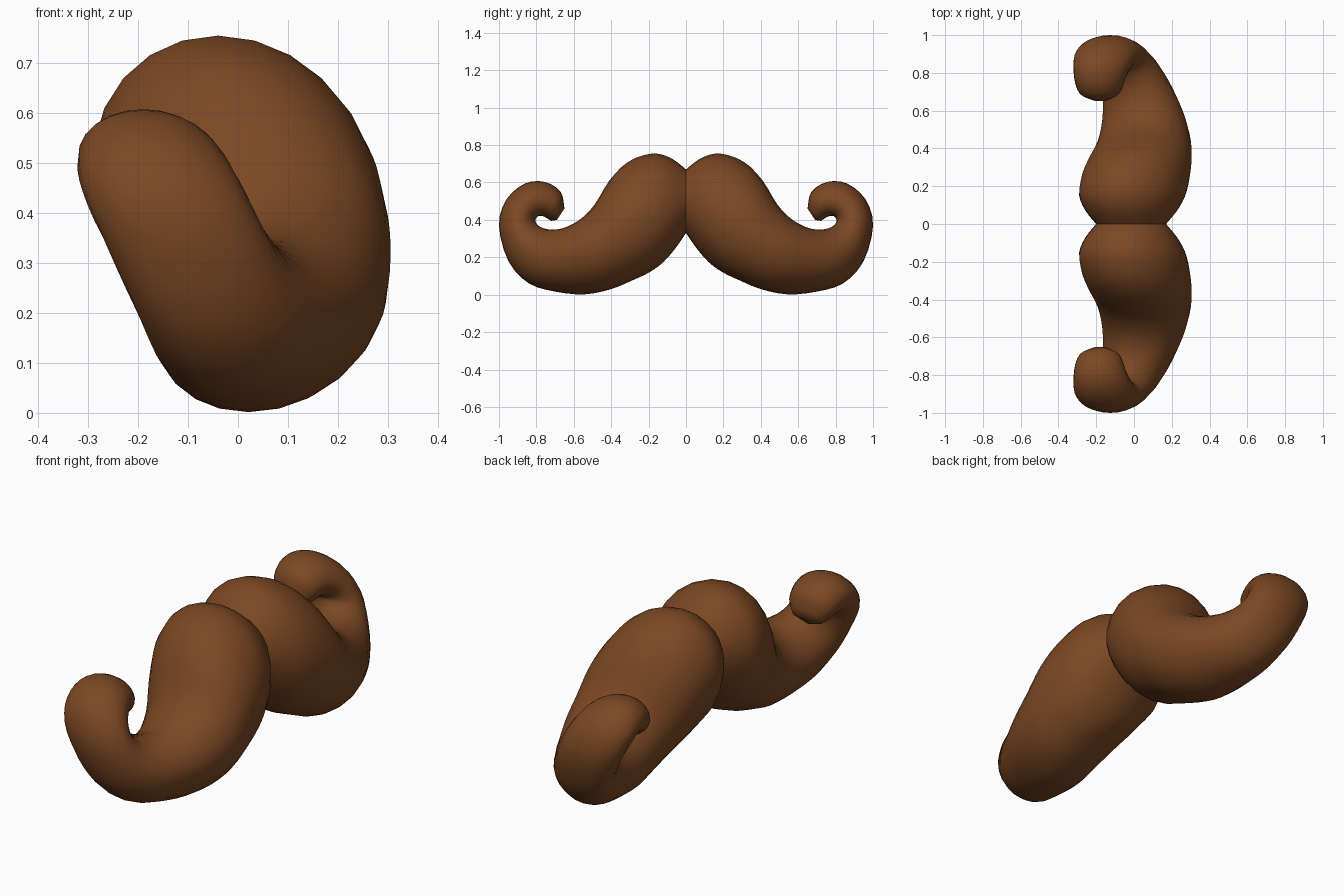
import bpy
import bmesh
import math
from mathutils import Vector

default_cube = bpy.data.objects.get("Cube")
if default_cube:
    bpy.data.objects.remove(default_cube, do_unlink=True)

SIDES = 24
STEPS = 3

# Cross-sections from the middle to the curled tip:
# inner edge (x, y, z), outer edge (x, y, z), half width along x
SECTIONS = [
    ((-.03, 0, .67), (0, 0, .33), .185),
    ((-.04, .08, .73), (.01, .055, .25), .24),
    ((-.04, .18, .755), (.02, .12, .175), .28),
    ((-.02, .31, .71), (.04, .195, .12), .285),
    ((.02, .41, .61), (.05, .29, .075), .27),
    ((.06, .49, .48), (.05, .4, .03), .245),
    ((.08, .57, .4), (.025, .54, .002), .22),
    ((.06, .66, .355), (0, .69, .015), .195),
    ((.01, .74, .35), (-.03, .84, .06), .175),
    ((-.05, .79, .37), (-.075, .95, .18), .165),
    ((-.12, .805, .4), (-.125, 1, .37), .165),
    ((-.15, .79, .42), (-.165, .96, .51), .16),
    ((-.165, .765, .42), (-.185, .86, .595), .145),
    ((-.175, .745, .41), (-.19, .755, .603), .13),
    ((-.18, .73, .4), (-.185, .67, .55), .11),
    ((-.18, .72, .395), (-.18, .65, .46), .075),
]
TIP = (-.18, .69, .4)


def make_material(name, color):
    material = bpy.data.materials.new(name)
    material.use_nodes = True
    material.diffuse_color = color
    shader = material.node_tree.nodes["Principled BSDF"]
    shader.inputs["Base Color"].default_value = color
    shader.inputs["Roughness"].default_value = 0.8
    return material


def spline(a, b, c, d, t):
    """Smooth curve from b to c, guided by the neighbours a and d."""
    start, end = (c - a) / 2, (d - b) / 2
    bend = (c - b) * 3 - start * 2 - end
    twist = (b - c) * 2 + start + end
    return b + (start + (bend + twist * t) * t) * t


def refine(sections):
    """Insert smoothly interpolated sections between the given ones."""
    keys = [(Vector(i), Vector(o), w) for i, o, w in sections]
    keys = keys[:1] + keys + keys[-1:]
    result = []
    for k in range(len(keys) - 3):
        channels = list(zip(*keys[k:k + 4]))
        for step in range(STEPS):
            result.append([spline(*values, step / STEPS) for values in channels])
    return result + [keys[-1]]


def add_ring(bm, inner, outer, half_width):
    """Elliptical ring whose long axis joins the inner and outer edges."""
    centre = (inner + outer) / 2
    reach = (outer - inner) / 2
    across = Vector((half_width, 0, 0))
    ring = []
    for i in range(SIDES):
        angle = math.tau * i / SIDES
        point = centre + reach * math.cos(angle) + across * math.sin(angle)
        ring.append(bm.verts.new(point))
    return ring


# Curled half of the moustache, lofted through its sections
bm = bmesh.new()
rings = [add_ring(bm, *section) for section in refine(SECTIONS)]
for ring, following in zip(rings, rings[1:]):
    for i in range(SIDES):
        j = (i + 1) % SIDES
        bm.faces.new((ring[i], ring[j], following[j], following[i]))

# Rounded tip
tip = bm.verts.new(TIP)
last = rings[-1]
for i in range(SIDES):
    bm.faces.new((last[i], last[(i + 1) % SIDES], tip))
bmesh.ops.recalc_face_normals(bm, faces=bm.faces)

mesh = bpy.data.meshes.new("moustache")
bm.to_mesh(mesh)
bm.free()
mesh.materials.append(make_material("brown_hair", (.195, .064, .017, 1)))
moustache = bpy.data.objects.new("moustache", mesh)
bpy.context.collection.objects.link(moustache)

# Soft surface
bpy.ops.object.select_all(action="DESELECT")
moustache.select_set(True)
bpy.context.view_layer.objects.active = moustache
bpy.ops.object.shade_smooth_by_angle(angle=math.radians(75))

# Matching other half, with a crease kept where the halves meet
mirror = moustache.modifiers.new("other_half", "MIRROR")
mirror.use_axis = (False, True, False)
mirror.use_mirror_merge = False
